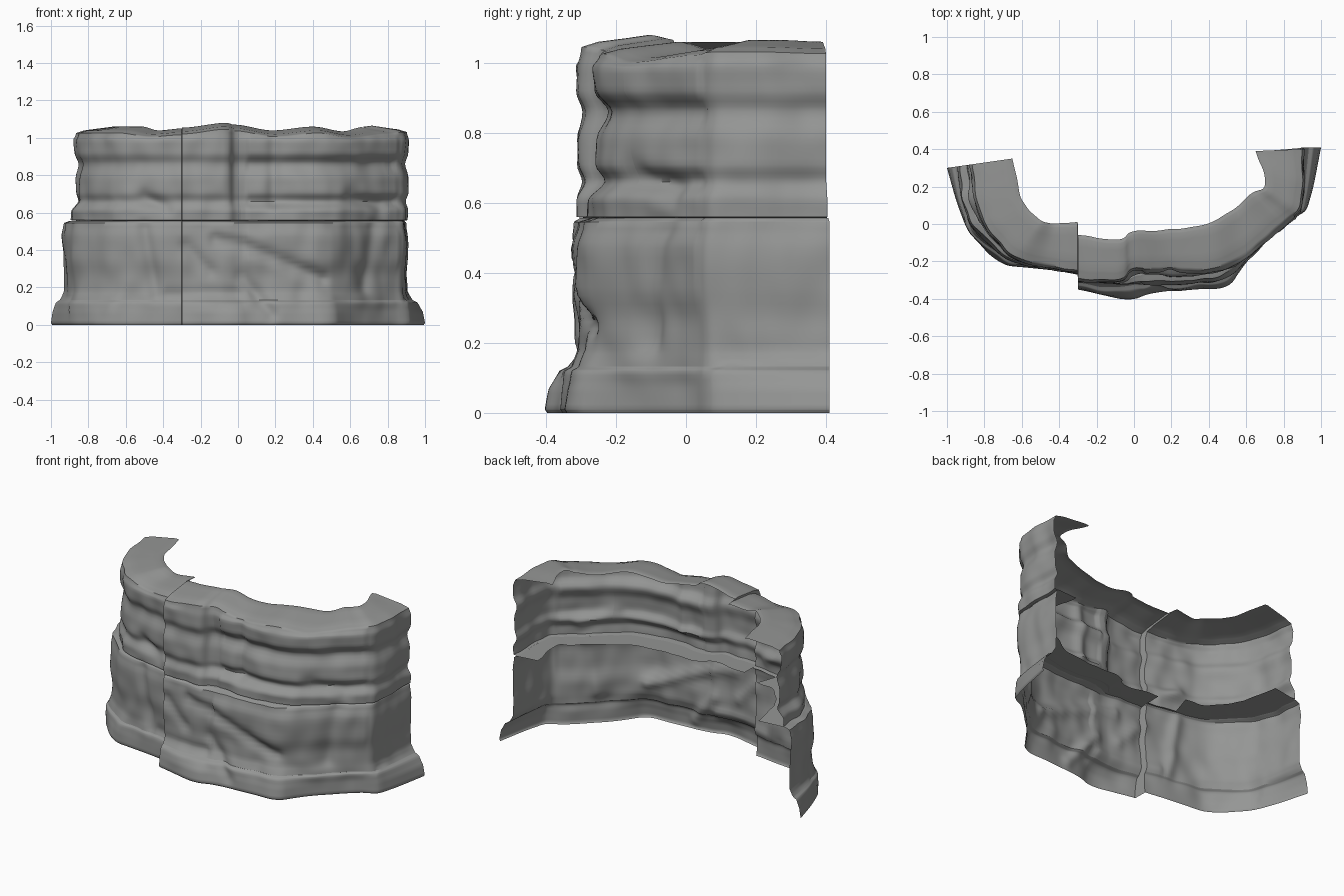
import bpy, bmesh, math
from mathutils import Vector, noise

if "Cube" in bpy.data.objects:
    bpy.data.objects.remove(bpy.data.objects["Cube"])

# Plan stations along the curved cliff: foot, lower wall, upper wall, inner cap edge (x, y each)
PLAN = [
    (-1.0, .30, -.93, .31, -.86, .32, -.65, .35),
    (-.95, .12, -.91, .12, -.84, .12, -.61, .15),
    (-.89, -.04, -.86, -.02, -.79, -.02, -.57, .07),
    (-.72, -.22, -.68, -.19, -.64, -.18, -.50, .01),
    (-.50, -.24, -.48, -.225, -.47, -.22, -.42, .00),
    (-.301, -.265, -.301, -.255, -.301, -.25, -.301, .01),
    (-.299, -.35, -.299, -.30, -.299, -.29, -.299, -.06),
    (-.02, -.41, -.06, -.32, -.06, -.30, -.06, -.09),
    (.10, -.37, .03, -.31, -.01, -.225, -.02, -.04),
    (.27, -.35, .25, -.30, .20, -.24, .18, -.03),
    (.50, -.35, .46, -.29, .43, -.24, .40, -.01),
    (.60, -.20, .60, -.17, .60, -.16, .56, .10),
    (.82, .02, .82, .03, .81, .03, .64, .17),
    (.92, .06, .88, .06, .88, .07, .70, .19),
    (.96, .20, .89, .20, .90, .20, .70, .27),
    (1.0, .41, .90, .41, .90, .40, .65, .39),
]
TOP = [1.06, 1.06, 1.06, 1.06, 1.04, 1.05, 1.055, 1.08,
       1.07, 1.04, 1.06, 1.035, 1.055, 1.065, 1.065, 1.06]
FOOT, LOWER, UPPER, INNER = range(4)

# Profiles: (path a, path b, blend a->b, outward bulge, height); height above 1 means drop below cap
FOOT_ROWS = [(FOOT, INNER, .02, 0, 0), (FOOT, INNER, 0, 0, .01), (FOOT, LOWER, .12, 0, .07),
             (FOOT, LOWER, .45, .005, .12), (FOOT, LOWER, .65, 0, .132)]
LOWER_ROWS = [(FOOT, LOWER, .65, 0, .132), (FOOT, LOWER, .95, 0, .18), (LOWER, UPPER, 0, .0, .26),
              (LOWER, UPPER, 0, .010, .36), (LOWER, UPPER, 0, .012, .47),
              (LOWER, UPPER, 0, 0, .545), (LOWER, UPPER, .3, -.01, .556)]
LEDGE_ROWS = [(LOWER, UPPER, .3, -.01, .556), (UPPER, INNER, .6, 0, .56)]
UPPER_ROWS = [(UPPER, INNER, .06, 0, .556), (UPPER, LOWER, .35, .008, .56), (UPPER, LOWER, .35, .01, .61),
              (UPPER, LOWER, .1, -.008, .66), (UPPER, UPPER, 0, .01, .71),
              (UPPER, UPPER, 0, .008, .78), (UPPER, UPPER, 0, -.012, .86),
              (UPPER, UPPER, 0, .012, .92), (UPPER, UPPER, 0, .014, .985),
              (UPPER, INNER, .02, .005, 1.2), (UPPER, INNER, .2, 0, 1.3),
              (UPPER, INNER, .9, 0, 1.4), (UPPER, INNER, 1, 0, 1.35)]
DROP = {1.2: .034, 1.3: .02, 1.4: 0, 1.35: .004}

# Cracks on the face as x, z line segments with depth
CRACKS = [((-.12, .46), (.02, .43), .025), ((.02, .43), (.45, .25), .028),
          ((-.50, .52), (-.44, .16), .018), ((.72, .52), (.67, .20), .018),
          ((.02, .26), (.18, .06), .018), ((-.28, .42), (-.15, .29), .018),
          ((-.38, .16), (0, .16), .015), ((-.50, .69), (-.38, .62), .018),
          ((.60, .70), (.75, .63), .018), ((.19, .66), (.19, .98), .02)]

stone = bpy.data.materials.new("grey_stone")
stone.diffuse_color = (.3, .305, .3, 1)
stone.use_nodes = True
stone.node_tree.nodes["Principled BSDF"].inputs["Base Color"].default_value = stone.diffuse_color


def crack_depth(x, z):
    p, total = Vector((x, z)), 0
    for a, b, depth in CRACKS:
        a, b = Vector(a), Vector(b)
        ab = b - a
        t = max(0, min(1, (p - a).dot(ab) / ab.length_squared))
        d = (p - a - ab * t).length
        total = max(total, depth * math.exp(-(d / .035) ** 2))
    return total


def raw_station(s, path):
    i = min(int(s), len(PLAN) - 2)
    a, b = (Vector(PLAN[k][path * 2:path * 2 + 2]) for k in (i, i + 1))
    return a.lerp(b, s - i)


def station(s, path):
    # round the corners, but keep the fault step between stations 5 and 6 sharp
    lo, hi = (0, 5) if s <= 5 else (6, 15) if s >= 6 else (s, s)
    w = min(.3, s - lo, hi - s)
    total = Vector((0, 0))
    for k in range(-3, 4):
        total += raw_station(s + w * k / 3, path)
    return total / 7


def point(s, row):
    a, b, t, bulge, h = row
    p = station(s, a).lerp(station(s, b), t)
    i = min(int(s), len(TOP) - 2)
    f = s - i
    f = f * f * (3 - 2 * f)
    top = TOP[i] + (TOP[i + 1] - TOP[i]) * f
    return p, bulge, h if h < 1 else top - DROP[h]


def build(name, rows, s0, s1, detail=4):
    bm = bmesh.new()
    cols = []
    for s in range(s0, s1):
        length = (raw_station(s + 1, LOWER) - raw_station(s, LOWER)).length
        n = max(1, round(length / .014))
        cols += [s + k / n for k in range(n)]
    cols.append(s1)
    grid = []
    for s in cols:
        out = (station(s, UPPER) - station(s, INNER)).normalized()
        pts = [point(s, r) for r in rows]
        line = []
        for j in range(len(pts)):
            steps = detail if j < len(pts) - 1 else 1
            for k in range(steps):
                (p, b, z), (q, c, w) = pts[j], pts[min(j + 1, len(pts) - 1)]
                f = k / steps
                g = f * f * (3 - 2 * f)
                pos, bulge, h = p.lerp(q, f), b + (c - b) * g, z + (w - z) * f
                v = Vector((pos.x * 4.5, pos.y * 4.5, h * 3))
                rough = .012 * noise.noise(v) + .012 * noise.noise(v * 2.3)
                bulge *= 1.7 if .05 < pos.x < .85 else .9
                fade = min(1, .3 + h / .2) * (1 if h < 1 else .6)
                if h < .14 and abs(pos.x) > .9:
                    fade = 0
                d = bulge + rough * fade - crack_depth(pos.x, h)
                line.append(bm.verts.new((pos.x + out.x * d, pos.y + out.y * d, h)))
        grid.append(line)
    for g, k in zip(grid, grid[1:]):
        for j in range(len(g) - 1):
            bm.faces.new((g[j], k[j], k[j + 1], g[j + 1]))
    me = bpy.data.meshes.new(name)
    bm.to_mesh(me)
    bm.free()
    me.materials.append(stone)
    ob = bpy.data.objects.new(name, me)
    bpy.context.collection.objects.link(ob)
    bpy.ops.object.select_all(action='DESELECT')
    ob.select_set(True)
    bpy.context.view_layer.objects.active = ob
    bpy.ops.object.shade_smooth_by_angle(angle=math.radians(50))


# Flared foot and lower stratum
build("rock_foot", FOOT_ROWS, 0, 15)
build("lower_rock_wall", LOWER_ROWS, 0, 15)
# Ledges between the strata
build("left_ledge", LEDGE_ROWS, 0, 4)
build("right_ledge", LEDGE_ROWS, 6, 15)
# Upper stratum blocks, each with its own cap
for name, a, b in (("upper_left_block", 0, 5), ("upper_middle_block", 5, 8),
                   ("upper_right_block", 8, 11), ("upper_far_right_block", 11, 15)):
    build(name, UPPER_ROWS, a, b)
